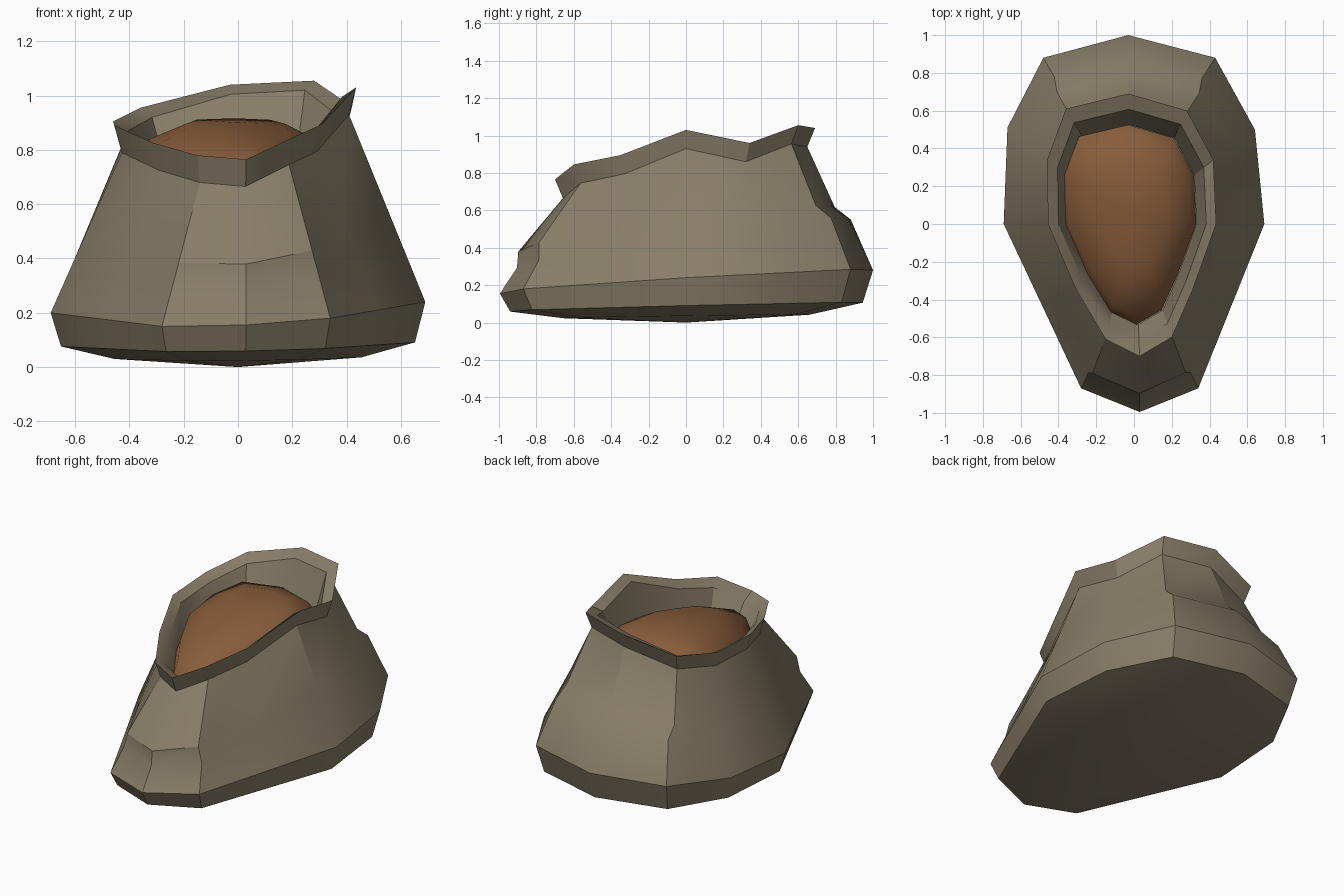
import bpy, bmesh, math
from mathutils import Vector

if "Cube" in bpy.data.objects:
    bpy.data.objects.remove(bpy.data.objects["Cube"])


def material(name, color):
    m = bpy.data.materials.new(name)
    m.diffuse_color = (*color, 1)
    m.use_nodes = True
    m.node_tree.nodes["Principled BSDF"].inputs["Base Color"].default_value = m.diffuse_color
    return m


def loft(name, rings, mat, cap_start=None, cap_end=None, angle=30):
    """Skin a stack of closed rings, optionally closing each end with a fan."""
    bm = bmesh.new()
    rows = [[bm.verts.new(p) for p in r] for r in rings]
    n = len(rows[0])
    for a, b in zip(rows, rows[1:]):
        for i in range(n):
            j = (i + 1) % n
            bm.faces.new((a[i], a[j], b[j], b[i]))
    for row, tip, flip in ((rows[0], cap_start, True), (rows[-1], cap_end, False)):
        if tip:
            c = bm.verts.new(tip)
            for i in range(n):
                j = (i + 1) % n
                bm.faces.new((row[j], row[i], c) if flip else (row[i], row[j], c))
    mesh = bpy.data.meshes.new(name)
    bm.to_mesh(mesh)
    bm.free()
    mesh.materials.append(mat)
    ob = bpy.data.objects.new(name, mesh)
    bpy.context.collection.objects.link(ob)
    bpy.context.view_layer.objects.active = ob
    ob.select_set(True)
    bpy.ops.object.shade_smooth_by_angle(angle=math.radians(angle))
    ob.select_set(False)
    return ob


def scaled(ring, s, zfun):
    return [Vector((p.x * s, p.y * s, zfun(p))) for p in ring]


cloth = material("sackcloth", (0.25, 0.21, 0.14))
grain = material("grain", (0.25, 0.11, 0.045))

# Widest outline and rim outline, counter-clockwise from the front
outer = [Vector(p) for p in (
    (.03, -.995, .155), (.34, -.87, .18), (.515, -.435, .21), (.69, 0, .24),
    (.64, .5, .265), (.43, .88, .285), (-.03, 1, .28), (-.48, .88, .27),
    (-.67, .51, .235), (-.69, 0, .2), (-.485, -.435, .175), (-.28, -.87, .15))]
rim = [Vector(p) for p in (
    (.03, -.70, .765), (.2, -.6, .845), (.31, -.35, .895), (.435, 0, 1.03),
    (.42, .34, .96), (.28, .6, 1.055), (-.03, .69, 1.04), (-.36, .61, .955),
    (-.46, .34, .905), (-.455, 0, .89), (-.31, -.34, .825), (-.15, -.61, .78))]
neck = scaled(rim, .94, lambda p: p.z - .1)


def fold(t_front, t_rest, push_front, push_back):
    """Ring between outline and neck, pushed in y to form the creases."""
    ring = []
    for o, k in zip(outer, neck):
        front, back = o.y < -.8, o.y > .8
        p = o.lerp(k, t_front if front else t_rest)
        p.y += -push_front if front else push_back if back else 0
        ring.append(p)
    return ring


# Sack: domed base, bulging body with folds, flared collar and inner wall
inner_lip = scaled(rim, .88, lambda p: p.z - .035)
inner_low = scaled(rim, .76, lambda p: .70 + .1 * p.y)
loft("sack", [
    scaled(outer, .66, lambda p: p.z * .15),
    scaled(outer, .945, lambda p: p.z * .38),
    outer,
    fold(.27, .41, 0, .025),
    fold(.44, .51, .05, -.025),
    neck, rim, inner_lip, inner_low], cloth, cap_start=(0, 0, 0))

# Heap of grain filling the mouth
heap = [Vector((p.x * .78 - .01, p.y * .76, .73 + .13 * p.y)) for p in rim]
mid = [Vector((p.x * .72 - .01, p.y * .7, .80 + .1 * p.y)) for p in rim]
top = [Vector((p.x * .42, p.y * .42 + .04, .875 + .06 * p.y)) for p in rim]
loft("grain_heap", [heap, mid, top], grain, cap_end=(0, .06, .9), angle=60)
